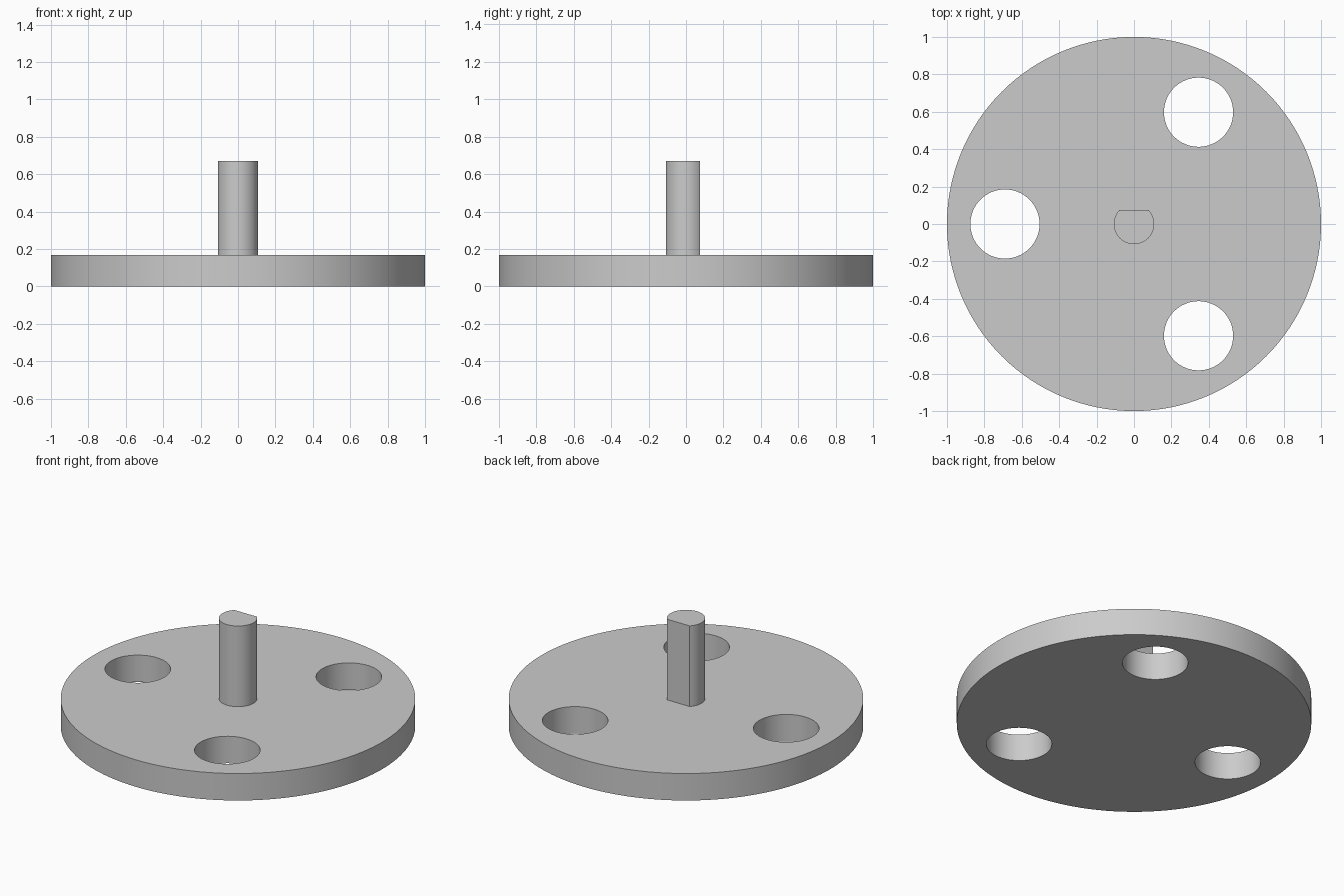
import bpy
import bmesh
from math import asin, cos, sin, pi, radians

if "Cube" in bpy.data.objects:
    bpy.data.objects.remove(bpy.data.objects["Cube"])

DISC_TOP, SHAFT_TOP = 0.168, 0.67
SHAFT_RADIUS, FLAT_Y = 0.108, 0.075
HOLE_RADIUS, HOLE_ORBIT = 0.185, 0.69

grey = bpy.data.materials.new("plain grey")
grey.use_nodes = True
colour = (0.6, 0.6, 0.6, 1)
grey.diffuse_color = colour
grey.node_tree.nodes["Principled BSDF"].inputs["Base Color"].default_value = colour


def cylinder(name, radius, bottom, top, location=(0, 0), sides=96):
    bpy.ops.mesh.primitive_cylinder_add(
        vertices=sides, radius=radius, depth=top - bottom,
        location=(*location, (bottom + top) / 2))
    obj = bpy.context.object
    obj.name = name
    return obj


def finish(obj):
    obj.data.materials.clear()
    obj.data.materials.append(grey)
    bpy.ops.object.select_all(action="DESELECT")
    obj.select_set(True)
    bpy.context.view_layer.objects.active = obj
    bpy.ops.object.shade_smooth_by_angle(angle=radians(30))


# Round base plate with three evenly spaced through holes
disc = cylinder("base_disc", 1, 0, DISC_TOP, sides=128)
for i in range(3):
    angle = pi + i * 2 * pi / 3
    spot = (HOLE_ORBIT * cos(angle), HOLE_ORBIT * sin(angle))
    cutter = cylinder("hole_cutter", HOLE_RADIUS, -0.1, DISC_TOP + 0.1, spot, 64)
    cutter.hide_render = True
    cut = disc.modifiers.new("hole", "BOOLEAN")
    cut.operation = "DIFFERENCE"
    cut.solver = "EXACT"
    cut.object = cutter
    bpy.context.view_layer.objects.active = disc
    bpy.ops.object.modifier_apply(modifier=cut.name)
    bpy.data.objects.remove(cutter)
finish(disc)

# D-shaped shaft: an arc closed by a flat on the back side
start = pi - asin(FLAT_Y / SHAFT_RADIUS)
sweep = 2 * pi - (pi - 2 * asin(FLAT_Y / SHAFT_RADIUS))
steps = 48
bm = bmesh.new()
ring = [bm.verts.new((SHAFT_RADIUS * cos(start + sweep * i / steps),
                      SHAFT_RADIUS * sin(start + sweep * i / steps),
                      DISC_TOP)) for i in range(steps + 1)]
face = bm.faces.new(ring)
extruded = bmesh.ops.extrude_face_region(bm, geom=[face], use_keep_orig=True)
top = [v for v in extruded["geom"] if isinstance(v, bmesh.types.BMVert)]
bmesh.ops.translate(bm, verts=top, vec=(0, 0, SHAFT_TOP - DISC_TOP))
bmesh.ops.recalc_face_normals(bm, faces=bm.faces)
mesh = bpy.data.meshes.new("shaft")
bm.to_mesh(mesh)
bm.free()
shaft = bpy.data.objects.new("shaft", mesh)
bpy.context.collection.objects.link(shaft)
finish(shaft)
